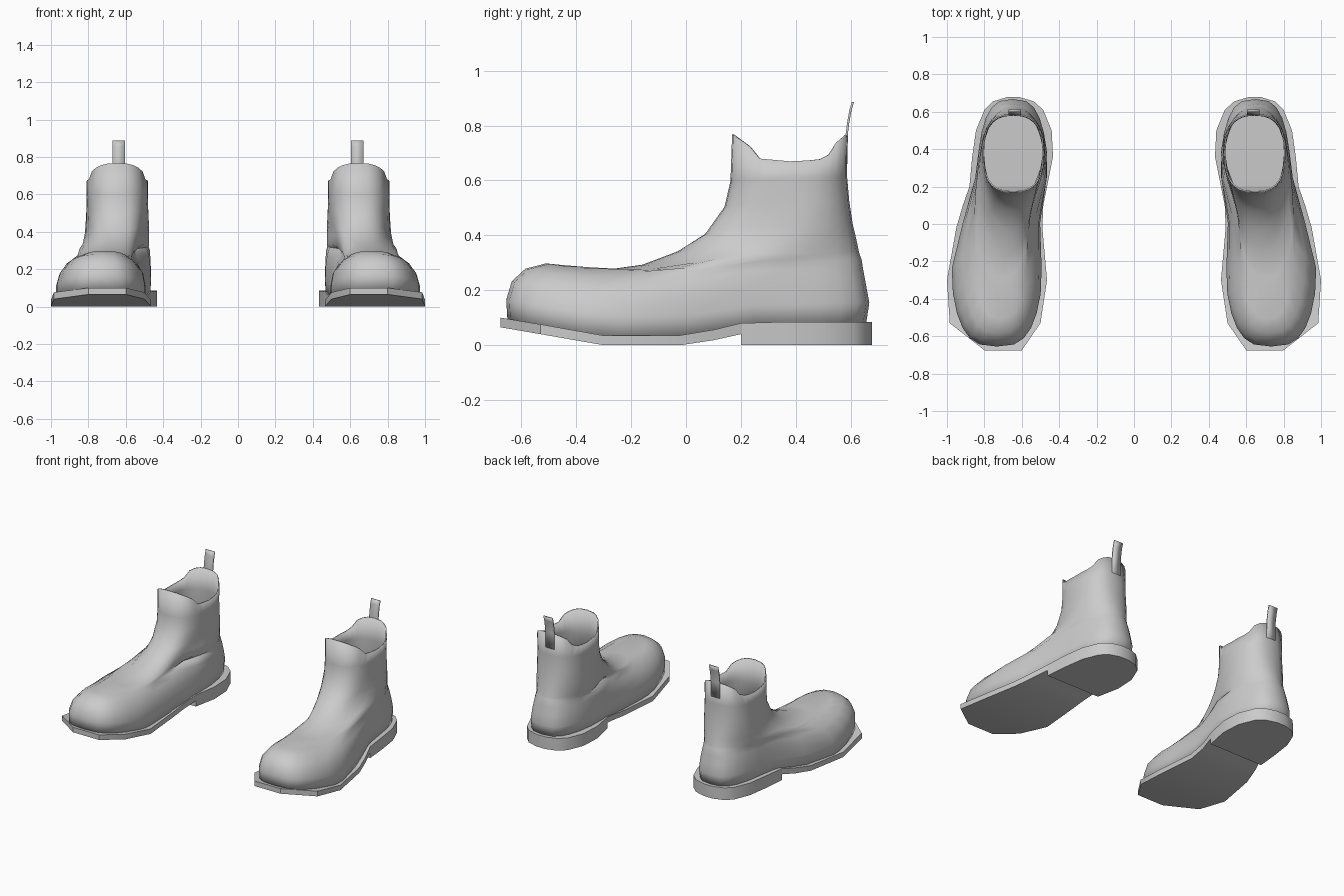
import bpy
from math import sin, cos, pi, radians

if "Cube" in bpy.data.objects:
    bpy.data.objects.remove(bpy.data.objects["Cube"])


def interp(pts, v):
    if v <= pts[0][0]:
        return pts[0][1]
    for (a, p), (b, q) in zip(pts, pts[1:]):
        if v <= b:
            return p + (q - p) * (v - a) / (b - a)
    return pts[-1][1]


def make(name, verts, faces, angle, thickness=0):
    me = bpy.data.meshes.new(name)
    me.from_pydata(verts, [], faces)
    ob = bpy.data.objects.new(name, me)
    bpy.context.collection.objects.link(ob)
    if thickness:
        m = ob.modifiers.new("thickness", 'SOLIDIFY')
        m.thickness = thickness
        m.offset = -1
    m = ob.modifiers.new("other_foot", 'MIRROR')
    m.use_mirror_merge = False
    bpy.context.view_layer.objects.active = ob
    bpy.ops.object.select_all(action='DESELECT')
    ob.select_set(True)
    bpy.ops.object.shade_smooth_by_angle(angle=radians(angle))
    return ob


# Height of the sole's top edge and the collar's edge along the foot
lift = [(-.68, .10), (-.3, .035), (0, .037), (.2, .075), (.68, .085)]
collar = [(.165, .77), (.185, .755), (.23, .725), (.265, .68), (.4, .668),
          (.515, .68), (.55, .735), (.59, .768)]

# Upper: height above sole, front y, back y, ball in/out x, heel in/out x, squareness
rings = [
    (-.015, -.65, .655, .485, .985, .455, .845, 3.0),
    (.07, -.655, .668, .482, .985, .452, .845, 3.0),
    (.14, -.635, .655, .495, .965, .453, .843, 2.9),
    (.195, -.585, .645, .53, .925, .455, .84, 2.7),
    (.227, -.51, .64, .56, .87, .457, .837, 2.5),
    (.240, -.29, .635, .55, .86, .46, .835, 2.3),
    (.257, -.16, .63, .54, .83, .46, .832, 2.2),
    (.305, -.03, .62, .52, .80, .463, .828, 2.2),
    (.355, .07, .608, .50, .80, .468, .822, 2.3),
    (.44, .14, .595, .487, .805, .475, .815, 2.4),
    (.53, .162, .587, .482, .81, .48, .81, 2.5),
    (None, .168, .588, .482, .81, .482, .81, 2.6),
]
N = 28
verts, faces = [], []
for h, yf, yb, bi, bo, hi, ho, p in rings:
    for i in range(N):
        c, s = cos(2 * pi * i / N), sin(2 * pi * i / N)
        rx = (abs(c) ** (2 / p) if abs(c) > 1e-6 else 0) * (1 if c > 0 else -1)
        t = (1 + abs(s) ** (2 / p) * (1 if s > 0 else -1)) / 2
        k = min(1, max(0, (t - .25) / .5))
        k = k * k * (3 - 2 * k)
        xi, xo = bi + (hi - bi) * k, bo + (ho - bo) * k
        if h is not None and h < .25:
            xi += .035 * max(0, 1 - abs(t - .5) / .25)
        y = yf + (yb - yf) * t
        x = (xi + xo) / 2 + rx * (xo - xi) / 2
        z = interp(collar, y) if h is None else h + interp(lift, y)
        verts.append((x, y, z))
for r in range(len(rings) - 1):
    for i in range(N):
        j = (i + 1) % N
        faces.append((r * N + i, r * N + j, (r + 1) * N + j, (r + 1) * N + i))
make("boot_upper", verts, faces, 50, .008)


# Slab from stations: y, inner x, outer x, bottom z, top z
def slab(name, st):
    v, f = [], []
    for y, a, b, lo, hi in st:
        v += [(a, y, lo), (b, y, lo), (b, y, hi), (a, y, hi)]
    for k in range(0, 4 * len(st) - 4, 4):
        for i in range(4):
            j = (i + 1) % 4
            f.append((k + i, k + j, k + 4 + j, k + 4 + i))
    n = len(v)
    f += [(3, 2, 1, 0), (n - 4, n - 3, n - 2, n - 1)]
    return make(name, v, f, 30)


slab("sole", [(-.675, .60, .80, .065, .10), (-.53, .50, .985, .04, .076),
              (-.3, .465, 1.0, 0, .035), (-.02, .49, .95, 0, .036),
              (.1, .485, .915, .018, .056), (.2, .465, .88, .04, .08)])
slab("heel", [(.2, .465, .88, 0, .08), (.36, .433, .865, 0, .085),
              (.5, .44, .845, 0, .085), (.61, .485, .80, 0, .085),
              (.655, .535, .755, 0, .085), (.678, .61, .68, 0, .085)])

# Pull tab standing up from the back of the collar
tab = [(.588, .66), (.59, .77), (.595, .81), (.603, .855), (.612, .885)]
v = [(x, y, z) for y, z in tab for x in (.604, .672)]
f = [(2 * i + 1, 2 * i, 2 * i + 2, 2 * i + 3) for i in range(len(tab) - 1)]
make("pull_tab", v, f, 40, .008)
